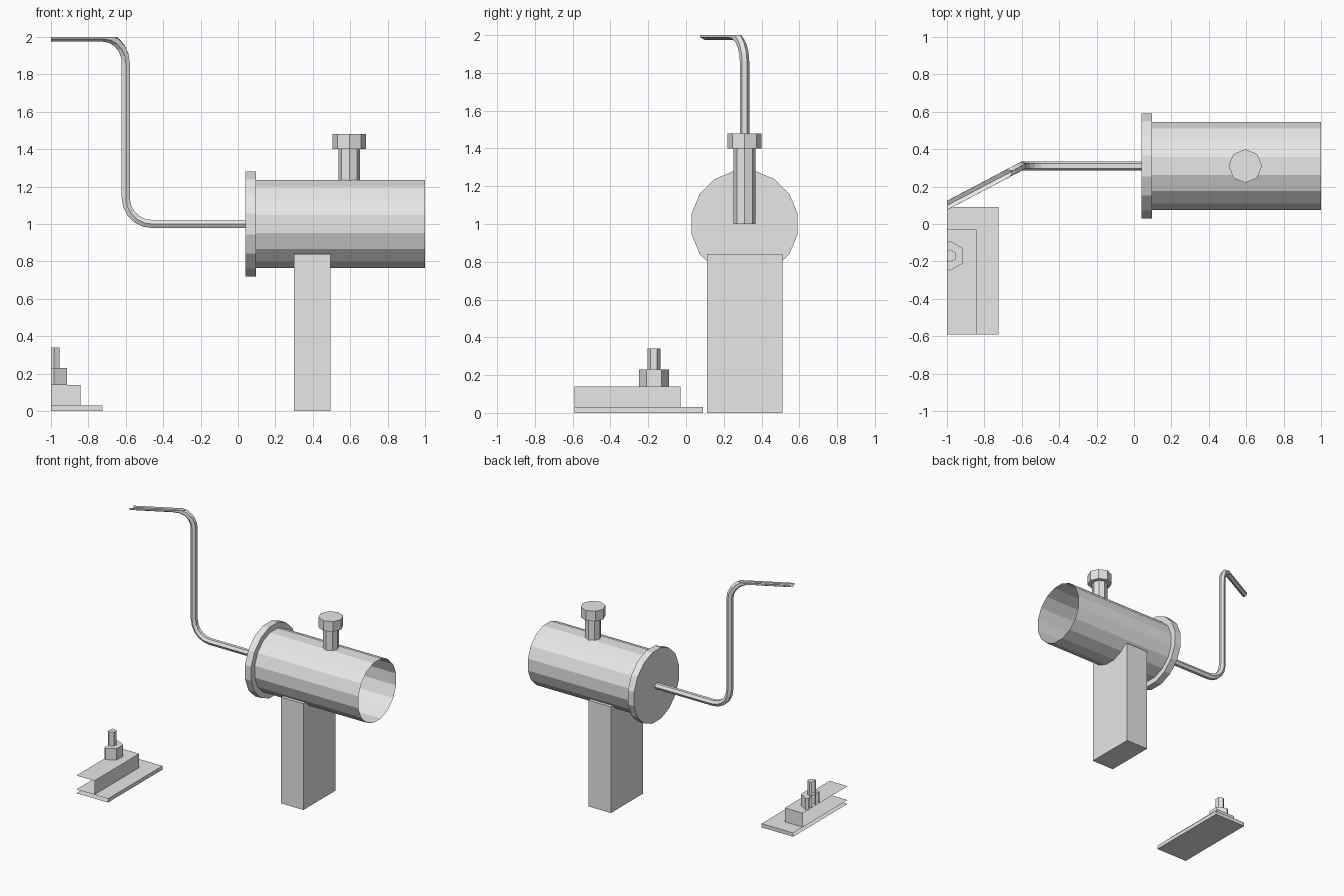
import bpy, bmesh, math
from mathutils import Vector, Matrix

if "Cube" in bpy.data.objects:
    bpy.data.objects.remove(bpy.data.objects["Cube"])

metal = bpy.data.materials.new("grey_metal")
metal.diffuse_color = (0.8, 0.8, 0.8, 1)
metal.use_nodes = True
metal.node_tree.nodes["Principled BSDF"].inputs["Base Color"].default_value = metal.diffuse_color


def finish(name, bm, cuts=()):
    """Cut the open ends of the section model, then make the object."""
    for co, no in cuts:
        geom = bm.verts[:] + bm.edges[:] + bm.faces[:]
        bmesh.ops.bisect_plane(bm, geom=geom, plane_co=co, plane_no=no,
                               clear_outer=True)
    mesh = bpy.data.meshes.new(name)
    bm.to_mesh(mesh)
    bm.free()
    mesh.materials.append(metal)
    bpy.context.collection.objects.link(bpy.data.objects.new(name, mesh))


def box(name, lo, hi, cuts=()):
    bm = bmesh.new()
    lo, hi = Vector(lo), Vector(hi)
    bmesh.ops.create_cube(bm, size=1, matrix=Matrix.Translation((lo + hi) / 2)
                          @ Matrix.Diagonal((*(hi - lo), 1)))
    finish(name, bm, cuts)


def loft(name, rings, caps=True, cuts=()):
    """Skin a list of equal-sided rings."""
    bm = bmesh.new()
    loops = [[bm.verts.new(p) for p in ring] for ring in rings]
    n = len(loops[0])
    for a, b in zip(loops, loops[1:]):
        for i in range(n):
            j = (i + 1) % n
            bm.faces.new((a[i], a[j], b[j], b[i]))
    if caps:
        bm.faces.new(loops[0][::-1])
        bm.faces.new(loops[-1])
    bmesh.ops.recalc_face_normals(bm, faces=bm.faces[:])
    finish(name, bm, cuts)


def ring(centre, u, v, r, sides, turn=0.0):
    angles = [turn + math.tau * i / sides for i in range(sides)]
    return [centre + r * (math.cos(a) * u + math.sin(a) * v) for a in angles]


X, Y, Z = Vector((1, 0, 0)), Vector((0, 1, 0)), Vector((0, 0, 1))
LEFT = ((-1, 0, 0), (-1, 0, 0))
FRONT = ((0, -0.59, 0), (0, -1, 0))
TOP = ((0, 0, 2), (0, 0, 1))
CY = 0.31  # depth of the barrel axis


def x_prism(name, x0, x1, r, caps):
    loft(name, [ring(Vector((x, CY, 1)), Y, Z, r, 16, math.pi / 16)
                for x in (x0, x1)], caps)


def z_prism(name, x, y, z0, z1, r, sides, turn=0.0, cuts=()):
    loft(name, [ring(Vector((x, y, z)), X, Y, r, sides, turn)
                for z in (z0, z1)], True, cuts)


# Barrel (open thin shell), end flange and support post
x_prism("barrel", 0.095, 1.0, 0.241, False)
x_prism("end_flange", 0.04, 0.095, 0.286, True)
box("support_post", (0.3, 0.11, 0), (0.495, 0.51, 0.84))

# Set screw through the top of the barrel
z_prism("screw_shaft", 0.595, CY, 1.0, 1.40, 0.058, 8)
z_prism("screw_head", 0.595, CY, 1.40, 1.48, 0.09, 8)

# Bent crank rod
bend, steps = 0.14, 5
out = Vector((-0.885, -0.465, 0)).normalized()
path = [Vector((0.06, CY, 1))]
for i in range(steps + 1):
    a = math.pi / 2 * i / steps
    path.append(Vector((-0.6, CY, 1)) + bend * ((1 - math.sin(a)) * X
                                               + (1 - math.cos(a)) * Z))
for i in range(steps + 1):
    a = math.pi / 2 * i / steps
    path.append(Vector((-0.6, CY, 2)) + bend * ((1 - math.cos(a)) * out
                                               - (1 - math.sin(a)) * Z))
path.append(path[-1] + out * 0.5)
rings, side, old = [], Y.copy(), None
for i, p in enumerate(path):
    d_in = (p - path[max(i - 1, 0)]).normalized()
    d_out = (path[min(i + 1, len(path) - 1)] - p).normalized()
    tangent = (d_in + d_out).normalized()
    if old:
        side = old.rotation_difference(tangent) @ side
    old = tangent
    rings.append(ring(p, side, tangent.cross(side), 0.025, 6))
loft("crank_rod", rings, False, (LEFT, TOP))

# Clamp at the left, cut open at its left and front
box("base_plate", (-1.3, -0.9, 0), (-0.724, 0.09, 0.03), (LEFT, FRONT))
box("clamp_block", (-1.2, -0.9, 0.03), (-0.843, -0.03, 0.14), (LEFT, FRONT))
z_prism("clamp_nut", -0.983, -0.17, 0.14, 0.23, 0.08, 6, math.pi / 6, (LEFT,))
z_prism("clamp_stud", -0.983, -0.17, 0.14, 0.34, 0.034, 6, math.pi / 6, (LEFT,))
